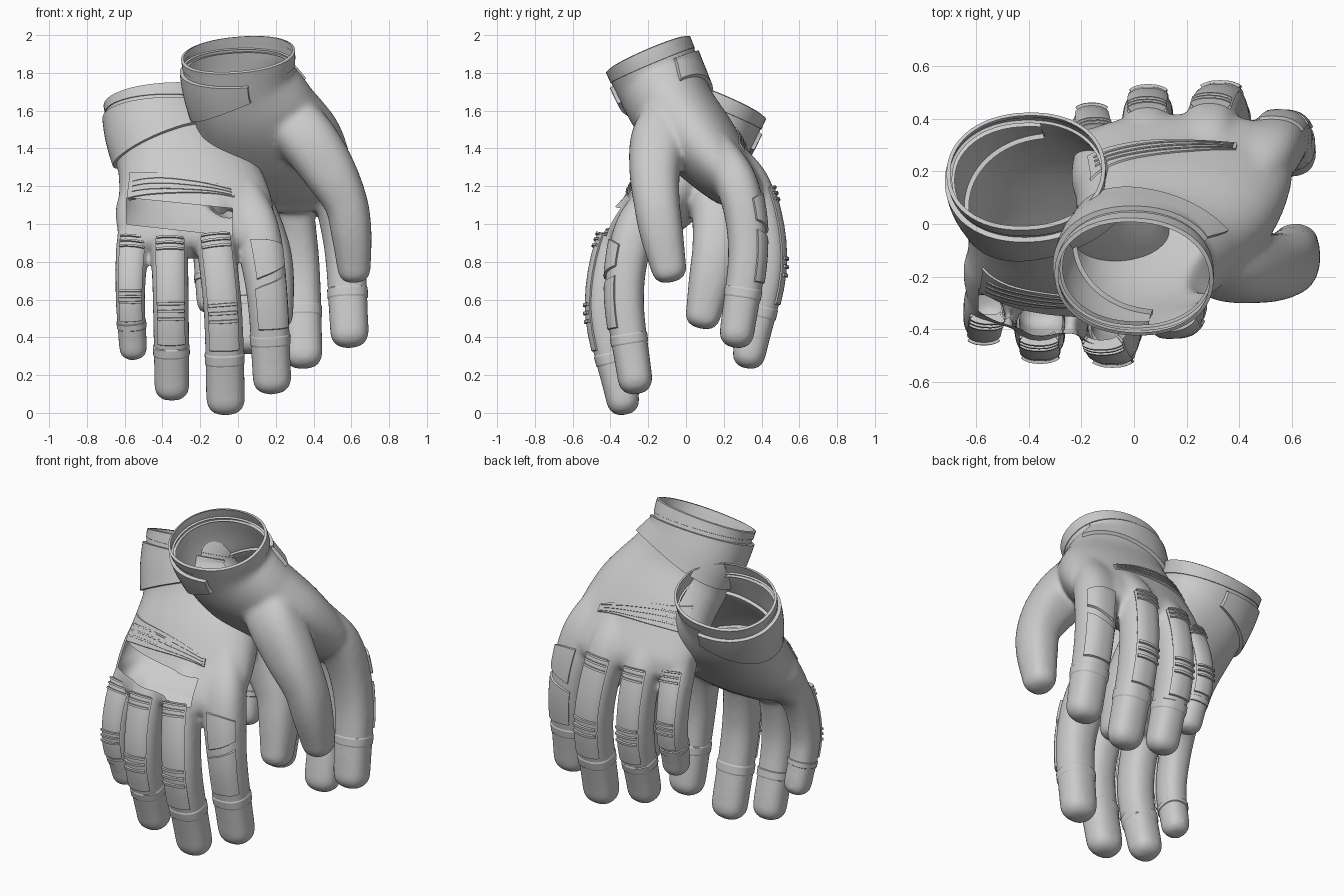
import bpy, bmesh, math
from mathutils import Vector, Matrix

if "Cube" in bpy.data.objects:
    bpy.data.objects.remove(bpy.data.objects["Cube"])

grey = bpy.data.materials.new("glove_grey")
grey.diffuse_color = (0.6, 0.6, 0.6, 1)
grey.use_nodes = True
grey.node_tree.nodes["Principled BSDF"].inputs["Base Color"].default_value = grey.diffuse_color

# Section lists: centre x, y, z, half width, half depth
HAND = [(-.41, .2, 1.65, .30, .24), (-.395, .135, 1.5, .295, .235), (-.325, .06, 1.35, .33, .225),
        (-.255, -.07, 1.19, .395, .205), (-.23, -.18, 1.06, .42, .175),
        (-.22, -.28, .95, .41, .14), (-.22, -.32, .88, .38, .11)]
DIGITS = {
    "little": [(-.5, -.12, 1.08, .1, .1), (-.555, -.28, .9, .088, .092),
               (-.57, -.355, .62, .078, .088), (-.555, -.3, .34, .074, .078)],
    "ring": [(-.34, -.2, 1.08, .1, .1), (-.36, -.345, .9, .098, .105),
             (-.355, -.41, .55, .095, .102), (-.35, -.32, .14, .093, .088)],
    "middle": [(-.13, -.22, 1.1, .11, .11), (-.12, -.36, .92, .103, .105),
               (-.08, -.425, .54, .102, .102), (-.065, -.335, .07, .103, .088)],
    "index": [(.02, -.14, 1.15, .11, .115), (.1, -.275, .95, .123, .112),
              (.155, -.325, .62, .108, .102), (.18, -.27, .18, .102, .092)],
    "thumb": [(-.2, .07, 1.36, .15, .13), (-.05, .14, 1.21, .155, .15), (.07, .165, 1.04, .142, .135),
              (.16, .155, .87, .116, .122), (.19, .13, .71, .107, .115), (.205, .09, .515, .088, .093)]}


def sample(path, u):
    """Smooth interpolation of a section list."""
    n = len(path) - 1
    if u <= 0 or u >= n:
        k, s = (0, 1) if u <= 0 else (n, n - 1)
        a, b = Vector(path[k]), Vector(path[s])
        return a + (a - b) * (-u if u <= 0 else u - n)
    i = min(int(u), n - 1)
    t = u - i
    p1, p2 = Vector(path[i]), Vector(path[i + 1])
    p0 = Vector(path[i - 1]) if i > 0 else 2 * p1 - p2
    p3 = Vector(path[i + 2]) if i + 2 <= n else 2 * p2 - p1
    return 0.5 * (2 * p1 + (p2 - p0) * t + (2 * p0 - 5 * p1 + 4 * p2 - p3) * t * t
                  + (3 * p1 - p0 - 3 * p2 + p3) * t ** 3)


def tangent(path, u):
    return Vector((sample(path, u + .02) - sample(path, u - .02))[:3]).normalized()


def surf(path, u, deg, off=0.0, shrink=1.0, push=0.0):
    """Point on the tube; 0 deg = thumb side, 90 = palm, 270 = back of hand."""
    s, t = sample(path, u), tangent(path, u)
    x = Vector((1, 0, 0))
    x = (x - t * x.dot(t)).normalized()
    y = x.cross(t)
    c, d = math.cos(math.radians(deg)), math.sin(math.radians(deg))
    p = .93 if path is HAND else .82
    sq = lambda v: math.copysign(abs(v) ** p, v)
    return (Vector(s[:3]) + t * push + x * (s[3] * shrink + off) * sq(c)
            + y * (s[4] * shrink + off) * sq(d))


def loft(bm, path, tip):
    """Closed tube with a flat start and a blunt rounded end."""
    n, seg = len(path) - 1, 32
    rows = [(i / 8, 1, 0) for i in range(8 * n + 1)]
    rows += [(n, math.cos(a) ** .75, tip * math.sin(a)) for a in (.3, .6, .9, 1.15, 1.4)]
    rings = [[bm.verts.new(surf(path, u, 360 * k / seg, 0, s, p)) for k in range(seg)]
             for u, s, p in rows]
    for r, q in zip(rings, rings[1:]):
        for k in range(seg):
            bm.faces.new((r[k], r[(k + 1) % seg], q[(k + 1) % seg], q[k]))
    bm.faces.new(rings[0])
    bm.faces.new(rings[-1])
    bmesh.ops.recalc_face_normals(bm, faces=bm.faces)


def patch(bm, path, ua, ub, d0, d1, h):
    """Raised plate on a tube; ua, ub are (start, end) pairs along the angle."""
    full = d1 - d0 >= 360
    e, nd, nu = 2.5, max(6, int((d1 - d0) / 6)), 8
    degs = [d0 + (d1 - d0) * i / nd for i in range(nd + 1)]
    if not full:
        degs = [d0] + [d0 + e + (d1 - d0 - 2 * e) * i / nd for i in range(nd + 1)] + [d1]
    fr = [0, 0] + [i / nu for i in range(1, nu)] + [1, 1]
    sink = -.012 if full else -.02
    grid = []
    for i, dg in enumerate(degs):
        f = (dg - d0) / (d1 - d0)
        a, b = ua[0] + (ua[1] - ua[0]) * f, ub[0] + (ub[1] - ub[0]) * f
        ed = min(.03, (b - a) * .25)
        row = []
        for j, g in enumerate(fr):
            low = j in (0, len(fr) - 1) or (not full and i in (0, len(degs) - 1))
            u = a if j == 0 else b if j == len(fr) - 1 else a + ed + (b - a - 2 * ed) * g
            row.append(bm.verts.new(surf(path, u, dg, sink if low else h)))
        grid.append(row)
    for r, q in zip(grid, grid[1:]):
        for j in range(len(fr) - 1):
            bm.faces.new((r[j], r[j + 1], q[j + 1], q[j]))
    bmesh.ops.remove_doubles(bm, verts=bm.verts, dist=.0004)


def add(name, mesh, matrix, mirrored):
    mesh = mesh.copy()
    mesh.transform(matrix)
    if mirrored:
        mesh.flip_normals()
    mesh.materials.clear()
    mesh.materials.append(grey)
    mesh.shade_smooth()
    mesh.set_sharp_from_angle(angle=math.radians(50))
    bpy.context.collection.objects.link(bpy.data.objects.new(name, mesh))


def to_mesh(bm, name):
    me = bpy.data.meshes.new(name)
    bm.to_mesh(me)
    bm.free()
    return me


# Glove shell: palm and digits fused into one skin
bm = bmesh.new()
loft(bm, HAND, .04)
for path in DIGITS.values():
    loft(bm, path, path[-1][3] * .8)
tmp = bpy.data.objects.new("shell_helper", to_mesh(bm, "shell_helper"))
bpy.context.collection.objects.link(tmp)
mod = tmp.modifiers.new("fuse", 'REMESH')
mod.mode, mod.voxel_size = 'VOXEL', .014
mod = tmp.modifiers.new("soften", 'SMOOTH')
mod.factor, mod.iterations = .5, 14
fused = bpy.data.meshes.new_from_object(tmp.evaluated_get(bpy.context.evaluated_depsgraph_get()))
bpy.data.objects.remove(tmp)

# Open the cuff
bm = bmesh.new()
bm.from_mesh(fused)
t = tangent(HAND, 0)
bmesh.ops.bisect_plane(bm, geom=bm.verts[:] + bm.edges[:] + bm.faces[:],
                       plane_co=Vector(HAND[0][:3]) + t * .035, plane_no=t, clear_inner=True)
shell = bpy.data.meshes.new("shell")
bm.to_mesh(shell)

# Open window on the back of the right glove
planes = [(Vector((-.59, 0, 1)), Vector((-1, 0, 0))), (Vector((-.03, 0, 1)), Vector((1, 0, 0))),
          (Vector((-.6, 0, 1.14)), Vector((.1, 0, 1)).normalized()),
          (Vector((-.6, 0, 1.0)), Vector((-.11, 0, -1)).normalized())]
for co, no in planes:
    fs = [f for f in bm.faces if f.normal.y < .1 and f.calc_center_median().y < -.05
          and .8 < f.calc_center_median().z < 1.25]
    geom = fs + list({e for f in fs for e in f.edges}) + list({v for f in fs for v in f.verts})
    bmesh.ops.bisect_plane(bm, geom=geom, plane_co=co, plane_no=no)
bm.normal_update()
gone = [f for f in bm.faces if f.normal.y < 0 and f.calc_center_median().y < -.05
        and all((f.calc_center_median() - co).dot(no) < 0 for co, no in planes)]
bmesh.ops.delete(bm, geom=gone, context='FACES')
open_shell = to_mesh(bm, "open_shell")

parts = {}


def plates(name, items):
    bm = bmesh.new()
    for path, ua, ub, d0, d1, h in items:
        one = bmesh.new()
        patch(one, path, ua, ub, d0, d1, h)
        bmesh.ops.recalc_face_normals(one, faces=one.faces)
        f = max(one.faces, key=lambda g: g.calc_area())
        mid = Vector(sample(path, (ua[0] + ub[0] + ua[1] + ub[1]) / 4)[:3])
        if f.normal.dot(f.calc_center_median() - mid) < 0:
            bmesh.ops.reverse_faces(one, faces=one.faces)
        m = to_mesh(one, "piece")
        bm.from_mesh(m)
        bpy.data.meshes.remove(m)
    parts[name] = to_mesh(bm, name)


# Cuff lip and the wrist strap that wraps from the palm over the back
plates("cuff_lip", [(HAND, (-.03, -.03), (.4, .4), 0, 360, .003)])
plates("wrist_strap", [(HAND, (.48, .5), (1.15, 1.95), 80, 334, .018)])
# Diagonal panel and folds on the back of the hand
plates("back_panel", [(HAND, (2.45, 4.0), (3.75, 4.3), 212, 300, .006)])
plates("back_folds", [(HAND, (2.8 + k, 4.0 + k * .3), (2.95 + k, 4.08 + k * .3), 218, 298, .01)
                      for k in (0, .3, .6)])
# Finger guards, knuckle ribs and fingertip seams
fingers = [DIGITS[k] for k in ("little", "ring", "middle")]
plates("finger_guards", [(p, (1.0, 1.0), (2.45, 2.45), 225, 315, .008) for p in fingers])
plates("knuckle_ribs", [(p, (u, u), (u + .06, u + .06), 232, 308, .018) for p in fingers
                        for u in (1.0, 1.09, 1.18, 1.9, 1.99, 2.08)])
plates("fingertip_seams", [(p, (2.46, 2.46), (2.62, 2.62), 0, 360, .003)
                           for p in fingers + [DIGITS["index"]]])
plates("index_guards", [(DIGITS["index"], (1.15, 1.3), (1.8, 1.65), 250, 335, .01),
                        (DIGITS["index"], (1.88, 1.73), (2.42, 2.42), 240, 335, .008)])

# Right glove, and the left glove as a raised mirror copy
for side, mat, flip in (("right", Matrix.Identity(4), False),
                        ("left", Matrix.Translation((.41, 0, .245)) @ Matrix.Scale(-1, 4, (0, 1, 0)), True)):
    add(side + "_glove_shell", shell if flip else open_shell, mat, flip)
    for name, me in parts.items():
        add(side + "_" + name, me, mat, flip)
